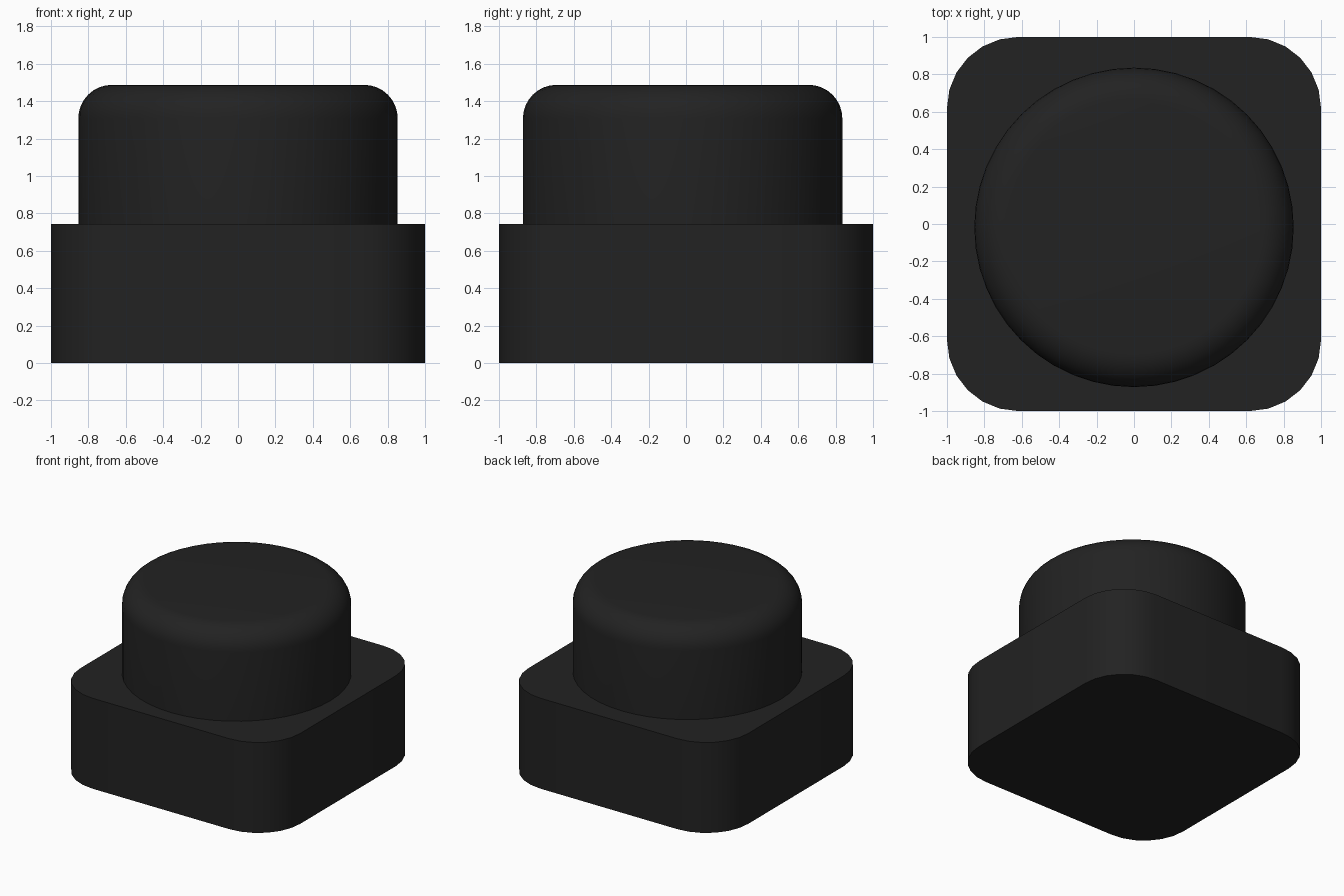
import bpy, bmesh, math

if "Cube" in bpy.data.objects:
    bpy.data.objects.remove(bpy.data.objects["Cube"])

BASE_H, CORNER_R, CORNER_STEPS = 0.743, 0.38, 6
CAP_R, CAP_TOP, FILLET, SIDES = 0.854, 1.487, 0.18, 48

dark = bpy.data.materials.new("dark_plastic")
dark.diffuse_color = (0.016, 0.016, 0.016, 1)
dark.use_nodes = True
dark.node_tree.nodes["Principled BSDF"].inputs["Base Color"].default_value = dark.diffuse_color


def arc(cx, cy, r, start, steps):
    """Quarter-circle points, counter-clockwise from the start angle."""
    return [(cx + r * math.cos(start + math.pi / 2 * i / steps),
             cy + r * math.sin(start + math.pi / 2 * i / steps))
            for i in range(steps + 1)]


def loft(name, rings):
    """Closed solid through a stack of equal-length rings."""
    bm = bmesh.new()
    loops = [[bm.verts.new(p) for p in ring] for ring in rings]
    n = len(loops[0])
    for a, b in zip(loops, loops[1:]):
        for i in range(n):
            j = (i + 1) % n
            bm.faces.new((a[i], a[j], b[j], b[i]))
    bm.faces.new(loops[0][::-1])
    bm.faces.new(loops[-1])
    mesh = bpy.data.meshes.new(name)
    bm.to_mesh(mesh)
    bm.free()
    mesh.materials.append(dark)
    obj = bpy.data.objects.new(name, mesh)
    bpy.context.collection.objects.link(obj)
    bpy.ops.object.select_all(action='DESELECT')
    obj.select_set(True)
    bpy.context.view_layer.objects.active = obj
    bpy.ops.object.shade_smooth_by_angle(angle=math.radians(35))
    return obj


# Square base with rounded vertical corners
c = 1 - CORNER_R
outline = []
for k, (sx, sy) in enumerate([(1, 1), (-1, 1), (-1, -1), (1, -1)]):
    outline += arc(sx * c, sy * c, CORNER_R, k * math.pi / 2, CORNER_STEPS)
loft("base", [[(x, y, z) for x, y in outline] for z in (0, BASE_H)])

# Round button with a filleted top rim, set slightly towards the front
profile = [(CAP_R, BASE_H)] + arc(CAP_R - FILLET, CAP_TOP - FILLET, FILLET, 0, 8)
button = loft("button", [[(r * math.cos(2 * math.pi * i / SIDES),
                           r * math.sin(2 * math.pi * i / SIDES), z)
                          for i in range(SIDES)] for r, z in profile])
button.location.y = -0.018
